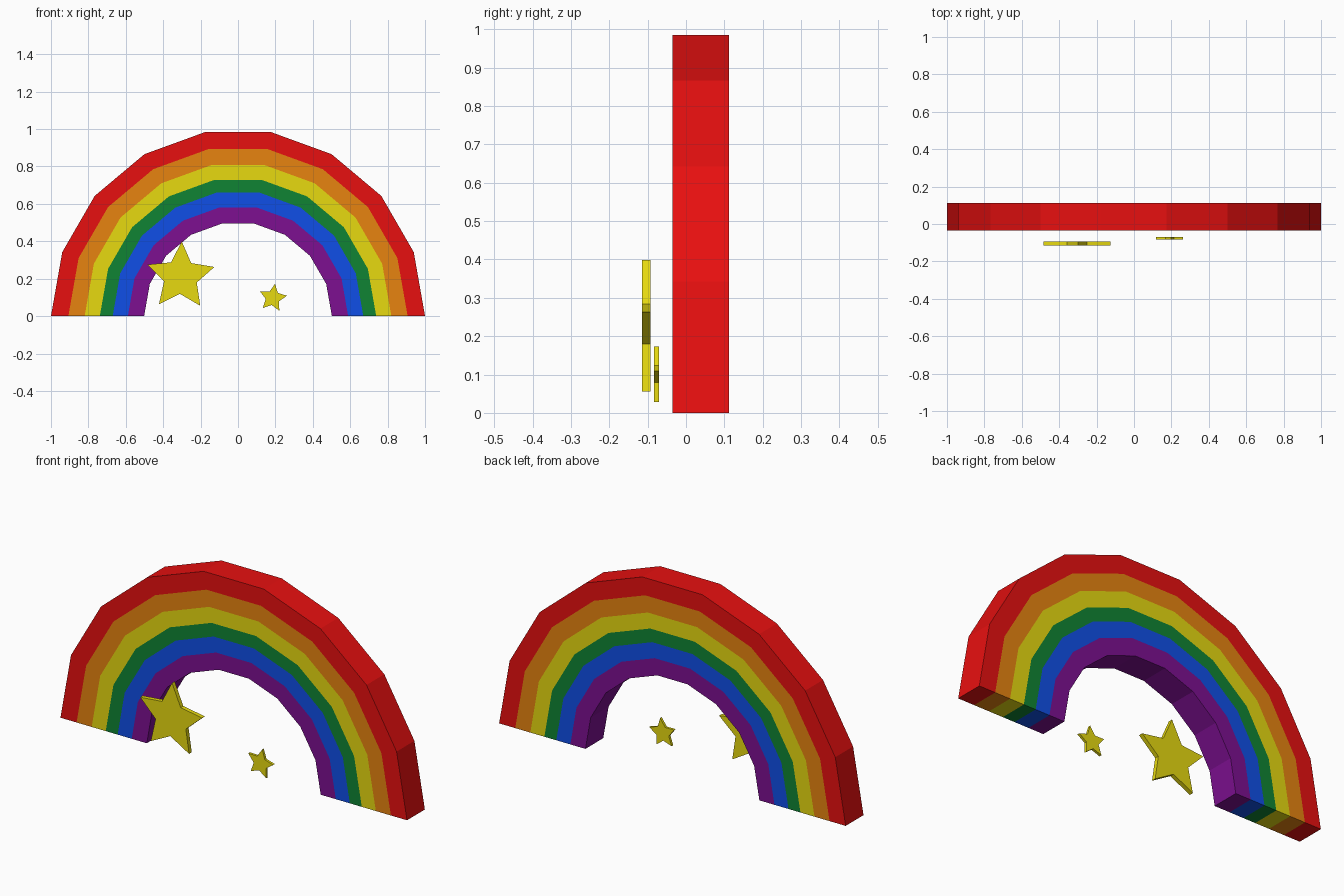
import bpy, bmesh, math

if "Cube" in bpy.data.objects:
    bpy.data.objects.remove(bpy.data.objects["Cube"])

def material(name, rgb):
    m = bpy.data.materials.new(name)
    m.diffuse_color = (*rgb, 1)
    m.use_nodes = True
    m.node_tree.nodes["Principled BSDF"].inputs["Base Color"].default_value = m.diffuse_color
    return m

yellow = material("yellow", (0.8, 0.70, 0.005))
bands = [material("red", (0.8, 0.005, 0.005)),
         material("orange", (0.8, 0.23, 0.005)),
         yellow,
         material("green", (0.005, 0.23, 0.033)),
         material("blue", (0.005, 0.078, 0.8)),
         material("purple", (0.205, 0.005, 0.283))]

def finish(bm, name, mats):
    bmesh.ops.recalc_face_normals(bm, faces=bm.faces[:])
    me = bpy.data.meshes.new(name)
    bm.to_mesh(me)
    bm.free()
    for m in mats:
        me.materials.append(m)
    ob = bpy.data.objects.new(name, me)
    bpy.context.collection.objects.link(ob)
    return ob

# Rainbow arch: nine straight segments, six concentric colour bands
def rainbow(radii, segments, y0, y1):
    bm = bmesh.new()
    grid = []                                   # grid[ring][step] = (front, back)
    for r in radii:
        ring = []
        for i in range(segments + 1):
            a = math.pi * i / segments
            x, z = r * math.cos(a), r * math.sin(a)
            ring.append([bm.verts.new((x, y, z)) for y in (y0, y1)])
        grid.append(ring)

    def quad(verts, band):
        bm.faces.new(verts).material_index = band

    last = len(radii) - 2
    for b in range(last + 1):
        outer, inner = grid[b], grid[b + 1]
        for i in range(segments):               # front and back of the band
            for s in (0, 1):
                quad((outer[i][s], outer[i + 1][s], inner[i + 1][s], inner[i][s]), b)
        for i in (0, segments):                 # feet
            quad((outer[i][0], inner[i][0], inner[i][1], outer[i][1]), b)
    for ring, b in ((grid[0], 0), (grid[-1], last)):   # outer and inner rims
        for i in range(segments):
            quad((ring[i][0], ring[i + 1][0], ring[i + 1][1], ring[i][1]), b)
    return finish(bm, "rainbow_arch", bands)

# Flat five-pointed star, tilted clockwise by `tilt` degrees
def star(name, cx, cz, outer, inner, tilt, y0, y1):
    bm = bmesh.new()
    verts = []
    for i in range(10):
        r = inner if i % 2 else outer
        a = math.radians(90 - tilt + 36 * i)
        verts.append(bm.verts.new((cx + r * math.cos(a), y0, cz + r * math.sin(a))))
    face = bm.faces.new(verts)
    ext = bmesh.ops.extrude_face_region(bm, geom=[face], use_keep_orig=True)
    moved = [v for v in ext["geom"] if isinstance(v, bmesh.types.BMVert)]
    bmesh.ops.translate(bm, vec=(0, y1 - y0, 0), verts=moved)
    return finish(bm, name, [yellow])

rainbow([1, 0.907, 0.82, 0.739, 0.67, 0.589, 0.502], 9, -0.035, 0.112)
star("large_star", -0.307, 0.211, 0.188, 0.092, 2, -0.115, -0.093)
star("small_star", 0.186, 0.097, 0.0765, 0.038, 9, -0.083, -0.070)
